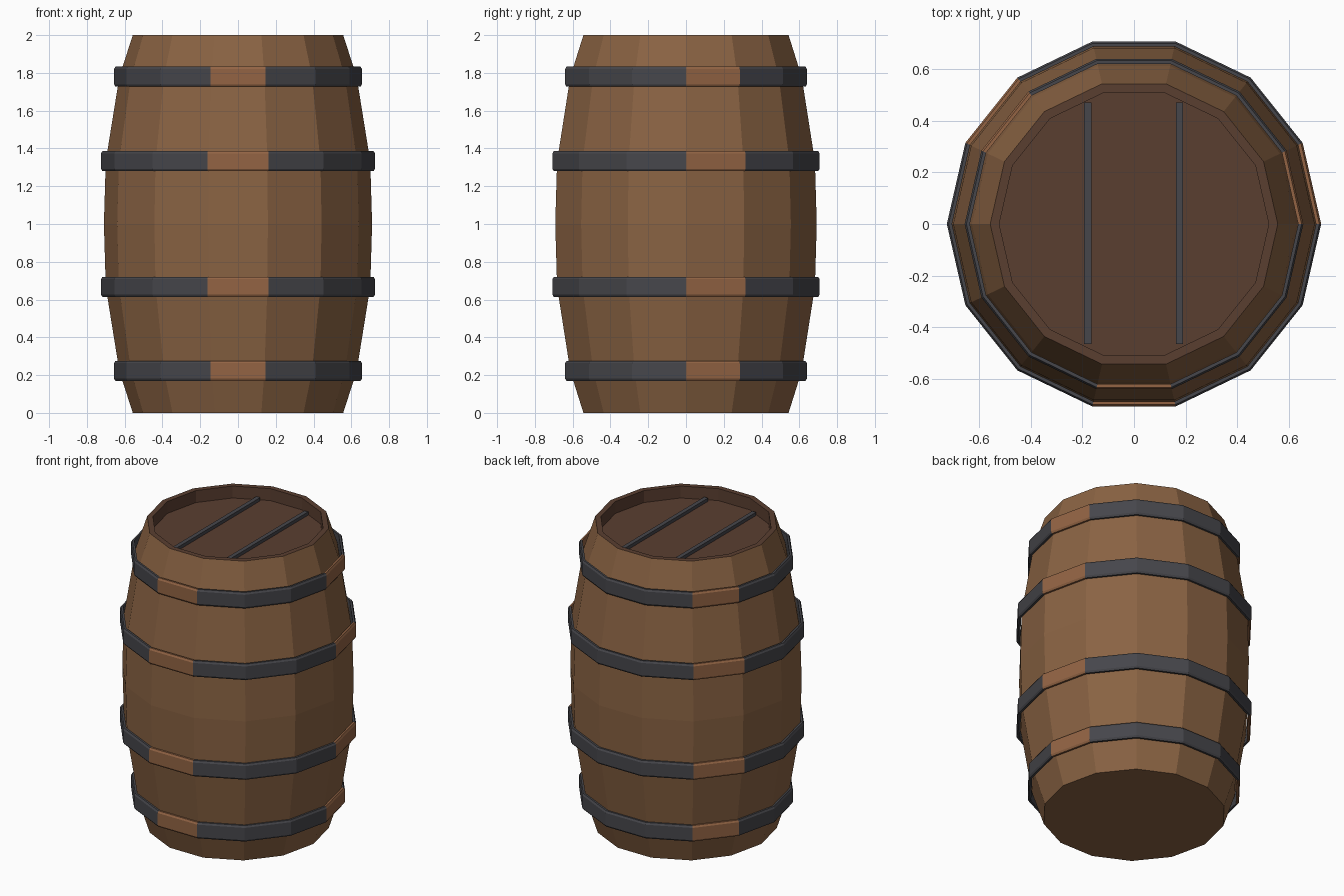
import bpy, bmesh, math

if "Cube" in bpy.data.objects:
    bpy.data.objects.remove(bpy.data.objects["Cube"])

N = 14  # sides of the barrel


def material(name, rgb):
    lin = [((c / 255 + 0.055) / 1.055) ** 2.4 for c in rgb]
    m = bpy.data.materials.new(name)
    m.diffuse_color = (*lin, 1)
    m.use_nodes = True
    m.node_tree.nodes["Principled BSDF"].inputs["Base Color"].default_value = m.diffuse_color
    return m


wood = material("barrel wood", (138, 99, 67))
patch = material("hoop gap wood", (147, 100, 68))
iron = material("dark iron", (70, 70, 75))
lid_wood = material("dark lid wood", (90, 62, 48))


def ring(bm, r, z):
    return [bm.verts.new((r * math.cos(2 * math.pi * i / N),
                          r * math.sin(2 * math.pi * i / N), z)) for i in range(N)]


def lathe(name, profile, mats, rule, closed=False, caps=None):
    """Spin a (radius, z) profile; rule(segment, side) gives the material index."""
    bm = bmesh.new()
    rings = [ring(bm, r, z) for r, z in profile]
    count = len(rings) if closed else len(rings) - 1
    for s in range(count):
        a, b = rings[s], rings[(s + 1) % len(rings)]
        for i in range(N):
            j = (i + 1) % N
            f = bm.faces.new((a[i], a[j], b[j], b[i]))
            f.material_index = rule(s, i)
    if caps:
        bm.faces.new(rings[0][::-1]).material_index = caps[0]
        bm.faces.new(rings[-1]).material_index = caps[1]
    bmesh.ops.recalc_face_normals(bm, faces=bm.faces)
    me = bpy.data.meshes.new(name)
    bm.to_mesh(me)
    bm.free()
    for m in mats:
        me.materials.append(m)
    ob = bpy.data.objects.new(name, me)
    bpy.context.collection.objects.link(ob)
    return ob


# bulging body with a recessed dark lid
body = [(0.557, 0), (0.628, 0.22), (0.70, 0.667), (0.71, 1.0), (0.70, 1.333),
        (0.628, 1.78), (0.557, 2.0), (0.522, 2.0), (0.522, 1.92)]
lathe("barrel_body", body, [wood, lid_wood], lambda s, i: int(s >= 6), caps=(0, 1))

# iron hoops, every fifth side left in wood
for k, (z, r) in enumerate([(0.222, 0.656), (0.667, 0.725), (1.333, 0.725), (1.78, 0.656)]):
    h, t, c = 0.053, 0.02, 0.012
    section = [(r - t, z - h), (r - 0.007, z - h), (r, z - h + c),
               (r, z + h - c), (r - 0.007, z + h), (r - t, z + h)]
    lathe(f"hoop_{k + 1}", section, [iron, patch],
          lambda s, i: int(i % 5 == 0), closed=True)

# two iron bars across the lid
for side, x in (("left", -0.179), ("right", 0.176)):
    bpy.ops.mesh.primitive_cube_add(size=1, location=(x, 0.003, 1.927))
    bar = bpy.context.object
    bar.name = f"lid_bar_{side}"
    bar.scale = (0.028, 0.935, 0.03)
    bar.data.materials.append(iron)
